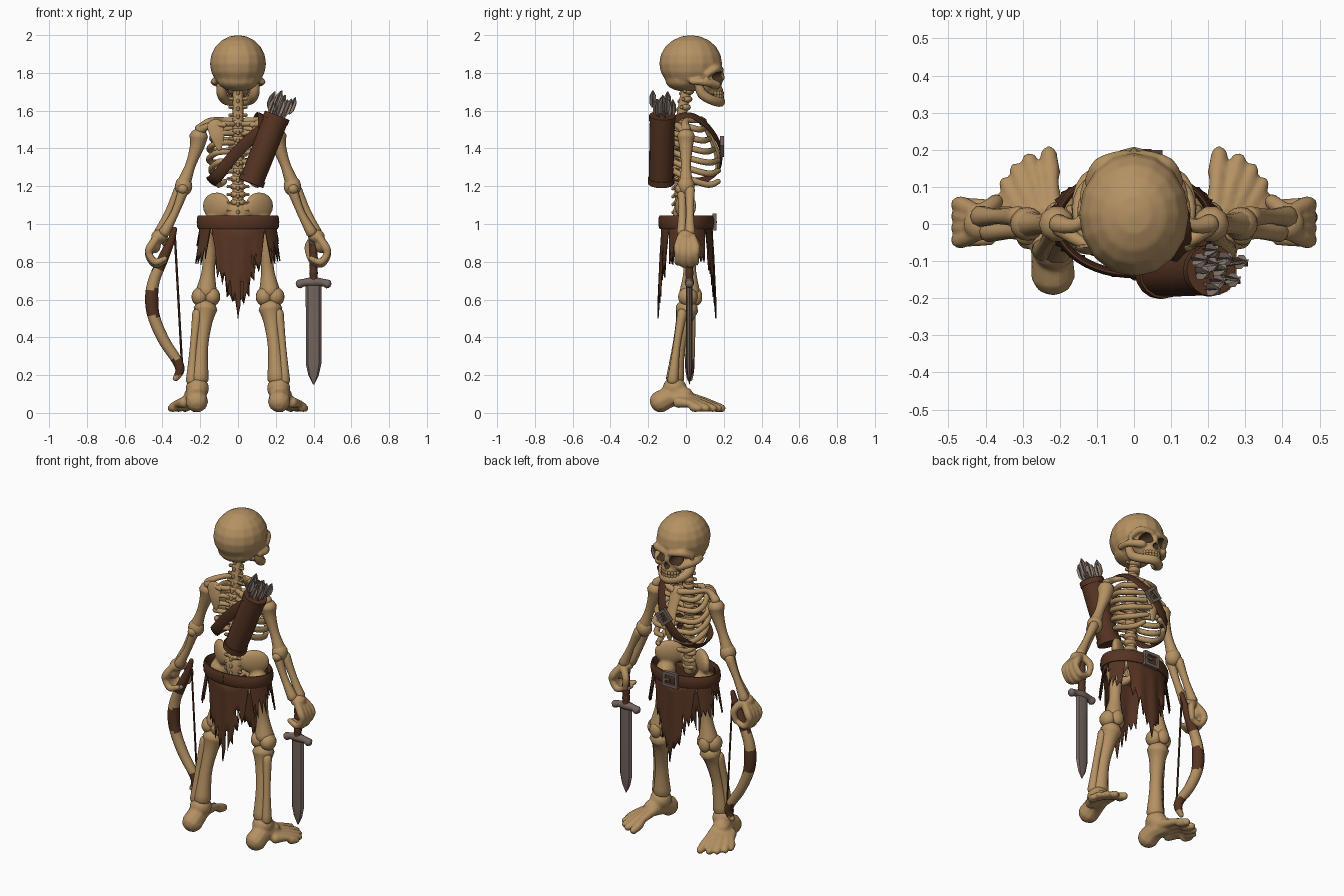
import bpy, bmesh, math, random
from mathutils import Vector, Matrix

random.seed(4)
if "Cube" in bpy.data.objects:
    bpy.data.objects.remove(bpy.data.objects["Cube"])


def material(name, *rgb):
    m = bpy.data.materials.new(name)
    m.use_nodes = True
    m.diffuse_color = (*rgb, 1)
    m.node_tree.nodes["Principled BSDF"].inputs["Base Color"].default_value = (*rgb, 1)
    return m


BONE = material("bone", 0.46, 0.285, 0.125)
DARK = material("socket shadow", 0.06, 0.033, 0.016)
LEATHER = material("leather", 0.092, 0.034, 0.016)
STRAP = material("dark leather", 0.07, 0.027, 0.013)
STEEL = material("worn steel", 0.175, 0.13, 0.11)
FEATHER = material("grey feather", 0.29, 0.225, 0.18)


def ball(bm, c, r, turn=0):
    r = r if isinstance(r, tuple) else (r, r, r)
    m = Matrix.Translation(c) @ Matrix.Rotation(turn, 4, "Z") @ Matrix.Diagonal((*r, 1))
    bmesh.ops.create_uvsphere(bm, u_segments=16, v_segments=10, radius=1, matrix=m)


def box(bm, c, size):
    bmesh.ops.create_cube(bm, size=1, matrix=Matrix.Translation(c) @ Matrix.Diagonal((*size, 1)))


def tube(bm, pts, radii, sides=10, steps=4, squash=(1, 1), out=None, normal=(1, 0.01, 0), dome=True):
    """Sweep a round or flattened section along a smooth path with changing radius."""
    P = [Vector((*p, r)) for p, r in zip(pts, radii)]
    P = [P[0]] + P + [P[-1]]
    path = []
    for i in range(1, len(P) - 2):
        a, b, c, d = P[i - 1:i + 3]
        for k in range(steps):
            t = k / steps
            path.append(b + ((c - a) * t + (2 * a - 5 * b + 4 * c - d) * t**2
                             + (3 * b - a - 3 * c + d) * t**3) / 2 if steps > 1 else b)
    path.append(P[-2])
    C = [(p.xyz, p.w) for p in path]
    if dome:
        for end, nxt, at_start in ((C[0], C[1], True), (C[-1], C[-2], False)):
            d = (end[0] - nxt[0]).normalized()
            caps = [(end[0] + d * end[1] * k, end[1] * w) for k, w in ((0.45, 0.8), (0.75, 0.35))]
            C = caps[::-1] + C if at_start else C + caps
    n, rings = Vector(normal), []
    for i, (p, r) in enumerate(C):
        t = (C[min(i + 1, len(C) - 1)][0] - C[max(i - 1, 0)][0]).normalized()
        n = p - Vector(out) if out else n
        n = (n - t * n.dot(t)).normalized()
        b = t.cross(n)
        rings.append([bm.verts.new(p + r * (n * math.cos(a) * squash[0] + b * math.sin(a) * squash[1]))
                      for a in (math.tau * k / sides for k in range(sides))])
    for r0, r1 in zip(rings, rings[1:]):
        for k in range(sides):
            bm.faces.new((r0[k], r0[k - 1], r1[k - 1], r1[k]))
    bm.faces.new(rings[0])
    bm.faces.new(rings[-1][::-1])


def finish(name, bm, *mats, fuse=0, thick=0, angle=50):
    bmesh.ops.recalc_face_normals(bm, faces=bm.faces)
    me = bpy.data.meshes.new(name)
    bm.to_mesh(me)
    bm.free()
    ob = bpy.data.objects.new(name, me)
    bpy.context.collection.objects.link(ob)
    bpy.ops.object.select_all(action="DESELECT")
    ob.select_set(True)
    bpy.context.view_layer.objects.active = ob
    if fuse:
        ob.modifiers.new("fuse", "REMESH").voxel_size = fuse
        soft = ob.modifiers.new("soften", "SMOOTH")
        soft.iterations = 2
        for m in ("fuse", "soften"):
            bpy.ops.object.modifier_apply(modifier=m)
    if thick:
        ob.modifiers.new("thickness", "SOLIDIFY").thickness = thick
    ob.data.materials.clear()
    for m in mats:
        ob.data.materials.append(m)
    bpy.ops.object.shade_smooth_by_angle(angle=math.radians(angle))
    return ob


def paint(ob, rule):
    for f in ob.data.polygons:
        f.material_index = rule(f.center)


# Skull: fused volumes, then carved sockets and nose
bm = bmesh.new()
ball(bm, (0, 0.025, 1.85), (0.149, 0.167, 0.15))
ball(bm, (0, 0.115, 1.755), (0.088, 0.08, 0.075))
ball(bm, (0, 0.138, 1.708), (0.062, 0.06, 0.036))
ball(bm, (0, -0.01, 1.76), (0.112, 0.1, 0.058))
for s in (1, -1):
    tube(bm, [(s * 0.125, 0.03, 1.755), (s * 0.122, 0.1, 1.75), (s * 0.07, 0.165, 1.737)], [0.017, 0.02, 0.024])
    tube(bm, [(s * 0.12, 0.11, 1.79), (s * 0.09, 0.16, 1.822), (s * 0.02, 0.183, 1.815)], [0.016, 0.021, 0.019])
tube(bm, [(0, 0.18, 1.81), (0, 0.195, 1.77)], [0.018, 0.013])
skull = finish("skull", bm, BONE, DARK, fuse=0.008)
holes = [(Vector((s * 0.055, 0.185, 1.776)), Vector((0.038, 0.065, 0.031))) for s in (1, -1)]
holes.append((Vector((0, 0.2, 1.735)), Vector((0.018, 0.035, 0.021))))
for c, r in holes:
    bm = bmesh.new()
    ball(bm, c, tuple(r))
    cutter = finish("socket_cutter", bm, DARK)
    cutter.hide_render = True
    bpy.context.view_layer.objects.active = skull
    cut = skull.modifiers.new("cut", "BOOLEAN")
    cut.operation, cut.object, cut.solver = "DIFFERENCE", cutter, "EXACT"
    bpy.ops.object.modifier_apply(modifier="cut")
    bpy.data.objects.remove(cutter)
paint(skull, lambda p: int(any(sum(((p[i] - c[i]) / r[i])**2 for i in range(3)) < 1.01 for c, r in holes)))

# Jaw and teeth
bm = bmesh.new()
half = [(0.092, 0.065, 1.745), (0.086, 0.085, 1.69), (0.064, 0.138, 1.657)]
tube(bm, half + [(0, 0.18, 1.648)] + [(-x, y, z) for x, y, z in half[::-1]],
     [0.022, 0.027, 0.026, 0.028, 0.026, 0.027, 0.022])
finish("jaw", bm, BONE)
bm = bmesh.new()
for k in range(-4, 5):
    a = k * 0.3
    for z in (1.692, 1.674):
        ball(bm, (0.056 * math.sin(a), 0.135 + 0.057 * math.cos(a), z), (0.0095, 0.009, 0.013))
finish("teeth", bm, BONE)

# Spine
bm = bmesh.new()
for k in range(17):
    z = 1.03 + k * 0.042
    y = -0.032 + max(0, z - 1.5) * 0.2
    wide = 0.045 if z < 1.25 else 0.036
    ball(bm, (0, y, z), (wide, 0.034, 0.021))
    tube(bm, [(0, y - 0.02, z), (0, y - 0.038, z - 0.012)], [0.013, 0.01], sides=6)
    tube(bm, [(-wide - 0.008, y - 0.015, z), (wide + 0.008, y - 0.015, z)], [0.01, 0.01], sides=6)
tube(bm, [(0, -0.03, 1.0), (0, -0.03, 1.5), (0, 0.01, 1.74)], [0.03, 0.028, 0.028])
finish("spine", bm, BONE)

# Rib cage, breastbone, collar bones and shoulder blades
bm = bmesh.new()
for i in range(6):
    z, w = 1.53 - i * 0.05, 0.1 + 0.052 * math.sin((i + 0.5) * 0.5)
    front, drop = 0.1 + 0.024 * min(i, 3), 0.025 + 0.007 * i
    tip = 0.02 if i < 4 else 0.045 + 0.025 * (i - 4)
    for s in (1, -1):
        tube(bm, [(s * 0.02, -0.04, z), (s * w * 0.7, -0.062, z), (s * w, 0.02, z - drop * 0.7),
                  (s * w * 0.85, front * 0.7, z - drop * 1.2), (s * tip, front, z - drop * 0.9)],
             [0.014, 0.016, 0.017, 0.017, 0.014], sides=8)
finish("ribs", bm, BONE)
bm = bmesh.new()
tube(bm, [(0, 0.09, 1.54), (0, 0.13, 1.46), (0, 0.166, 1.36), (0, 0.163, 1.27)],
     [0.042, 0.032, 0.036, 0.014], squash=(1, 0.45))
for s in (1, -1):
    tube(bm, [(s * 0.02, 0.09, 1.54), (s * 0.09, 0.07, 1.55), (s * 0.15, 0.0, 1.545), (s * 0.205, 0, 1.5)],
         [0.022, 0.016, 0.017, 0.027])
    tube(bm, [(s * 0.07, -0.07, 1.525), (s * 0.14, -0.05, 1.525), (s * 0.2, -0.01, 1.495)], [0.014, 0.016, 0.024])
    tube(bm, [(s * 0.12, -0.065, 1.52), (s * 0.108, -0.075, 1.46), (s * 0.1, -0.075, 1.4)],
         [0.045, 0.036, 0.014], squash=(1, 0.22))
finish("shoulder_girdle", bm, BONE)

# Pelvis
bm = bmesh.new()
ball(bm, (0, -0.04, 1.045), (0.05, 0.03, 0.075))
for s in (1, -1):
    ball(bm, (s * 0.113, -0.002, 1.095), (0.088, 0.033, 0.074), s * 0.6)
    ball(bm, (s * 0.13, 0.01, 0.99), 0.058)
    tube(bm, [(s * 0.13, 0.03, 1.0), (s * 0.07, 0.085, 0.98), (0, 0.095, 0.965)], [0.03, 0.022, 0.025])
    tube(bm, [(s * 0.12, 0, 0.98), (s * 0.08, -0.02, 0.91), (s * 0.03, 0.07, 0.95)], [0.03, 0.026, 0.018])
finish("pelvis", bm, BONE, fuse=0.01)

for s, side in ((1, "left"), (-1, "right")):
    # Arm
    bm = bmesh.new()
    tube(bm, [(s * 0.208, 0, 1.465), (s * 0.217, 0, 1.41), (s * 0.252, 0, 1.31), (s * 0.285, 0, 1.22)],
         [0.049, 0.038, 0.027, 0.037])
    ball(bm, (s * 0.288, 0, 1.2), (0.046, 0.046, 0.052))
    ball(bm, (s * 0.292, -0.03, 1.185), 0.028)
    for y, off in ((0.02, 0.012), (-0.02, -0.012)):
        tube(bm, [(s * (0.3 + off), y, 1.18), (s * (0.35 + off * 1.4), y, 1.06), (s * (0.402 + off), y, 0.955)],
             [0.028, 0.021, 0.03])
    finish(side + "_arm", bm, BONE)

    # Curled hand
    bm = bmesh.new()
    ball(bm, (s * 0.415, 0, 0.935), (0.045, 0.045, 0.036))
    ball(bm, (s * 0.438, 0, 0.89), (0.03, 0.046, 0.045))
    for i in range(4):
        y = -0.042 + i * 0.031
        tip = 0.012 * abs(i - 1.5)
        tube(bm, [(s * 0.42, y * 0.6, 0.94), (s * 0.462, y, 0.88), (s * 0.472, y, 0.825 + tip),
                  (s * 0.438, y, 0.78 + tip), (s * 0.385, y, 0.8 + tip)],
             [0.02, 0.024, 0.02, 0.02, 0.016], sides=8)
    tube(bm, [(s * 0.405, 0.035, 0.93), (s * 0.372, 0.06, 0.88), (s * 0.382, 0.055, 0.815)], [0.023, 0.021, 0.016])
    finish(side + "_hand", bm, BONE, fuse=0.007)

    # Leg
    bm = bmesh.new()
    ball(bm, (s * 0.13, 0.01, 0.975), 0.045)
    tube(bm, [(s * 0.165, 0.005, 0.95), (s * 0.152, 0.015, 0.86), (s * 0.157, 0.02, 0.75), (s * 0.168, 0.02, 0.64)],
         [0.042, 0.037, 0.035, 0.057])
    for dx in (-0.032, 0.032):
        ball(bm, (s * (0.17 + dx), 0.01, 0.615), (0.044, 0.052, 0.05))
    ball(bm, (s * 0.168, 0.06, 0.615), (0.037, 0.026, 0.046))
    tube(bm, [(s * 0.172, 0.005, 0.55), (s * 0.18, -0.012, 0.48), (s * 0.195, -0.04, 0.34), (s * 0.205, -0.058, 0.18)],
         [0.063, 0.044, 0.036, 0.05])
    tube(bm, [(s * 0.215, -0.02, 0.53), (s * 0.235, -0.05, 0.35), (s * 0.245, -0.07, 0.17)], [0.027, 0.02, 0.031])
    finish(side + "_leg", bm, BONE)

    # Foot with spread toes
    bm = bmesh.new()
    ball(bm, (s * 0.215, -0.06, 0.13), (0.062, 0.064, 0.06))
    tube(bm, [(s * 0.218, -0.143, 0.056), (s * 0.222, -0.08, 0.085), (s * 0.24, 0.0, 0.088)], [0.06, 0.056, 0.05])
    for i, (x, y) in enumerate([(0.23, 0.192), (0.282, 0.175), (0.318, 0.148), (0.347, 0.112), (0.358, 0.07)]):
        root, tip = Vector((s * (0.212 + i * 0.018), -0.01 - i * 0.008, 0.088 - i * 0.008)), Vector((s * x, y, 0.023))
        mid = root.lerp(tip, 0.55) + Vector((0, 0, 0.01))
        tube(bm, [root, mid, root.lerp(tip, 0.75), tip], [0.032, 0.021, 0.027, 0.022 - i * 0.001], sides=8)
    finish(side + "_foot", bm, BONE, fuse=0.008)

# Ragged loincloth: hanging columns with torn lower ends
bm = bmesh.new()
N, ROWS, grid = 88, 7, []
for k in range(N):
    a = math.tau * k / N
    d = abs(math.sin(a))
    low = 0.5 + 0.4 * d if d < 0.62 else 0.91 if d < 0.72 else 0.78 if d < 0.96 else 0.88
    low += random.uniform(0.04, 0.13) if k % 2 else random.uniform(0, 0.04) * (d > 0.05)
    column = []
    for j in range(ROWS + 1):
        z = 0.99 + (low - 0.99) * j / ROWS
        f = 0.99 - z
        wave = 1 + 0.03 * math.sin(a * 14) * min(1, f * 6)
        column.append(bm.verts.new((math.sin(a) * 0.195 * (1 + f * (0.9 if d > 0.65 else 0.1)),
                                    0.005 - math.cos(a) * 0.128 * (1 + 0.35 * f) * wave, z)))
    grid.append(column)
for k in range(N):
    for j in range(ROWS):
        if j < 4 or random.random() > 0.06:
            bm.faces.new((grid[k - 1][j], grid[k][j], grid[k][j + 1], grid[k - 1][j + 1]))
finish("loincloth", bm, LEATHER, thick=0.007)


# Belt and buckles
def buckle(name, c, w, h, tilt=0):
    bm = bmesh.new()
    for sgn in (1, -1):
        box(bm, (sgn * w, 0, 0), (0.018, 0.02, 2 * h + 0.018))
        box(bm, (0, 0, sgn * h), (2 * w, 0.02, 0.018))
    box(bm, (w / 2, 0.006, 0), (w, 0.012, 0.012))
    bm.transform(Matrix.Translation(c) @ Matrix.Rotation(tilt, 4, "Y"))
    finish(name, bm, STEEL)


bm = bmesh.new()
ring = [(0.208 * math.sin(a), 0.003 - 0.139 * math.cos(a), 1.01) for a in (math.tau * k / 24 for k in range(25))]
tube(bm, ring, [0.038] * 25, steps=2, squash=(0.28, 1), out=(0, 0.005, 1.01), dome=False)
finish("belt", bm, LEATHER)
buckle("belt_buckle", (0, 0.151, 1.01), 0.042, 0.036)

# Strap across the chest
bm = bmesh.new()
loop = [(0.13, -0.085, 1.5), (0.13, -0.04, 1.565), (0.12, 0.04, 1.57), (0.085, 0.12, 1.51), (0.02, 0.18, 1.41),
        (-0.07, 0.175, 1.3), (-0.125, 0.1, 1.235), (-0.145, 0.02, 1.225), (-0.115, -0.07, 1.25),
        (-0.02, -0.092, 1.365), (0.07, -0.092, 1.455), (0.13, -0.085, 1.5)]
tube(bm, loop, [0.031] * len(loop), sides=8, squash=(0.25, 1), out=(0, 0.03, 1.38), dome=False)
finish("chest_strap", bm, STRAP)
buckle("strap_buckle", (0.02, 0.19, 1.41), 0.03, 0.032, 0.7)

# Quiver, bands and arrows
base, top = Vector((0.068, -0.132, 1.215)), Vector((0.208, -0.125, 1.575))
bm = bmesh.new()
tube(bm, [base, base.lerp(top, 0.5), top], [0.063, 0.066, 0.066], sides=16, dome=False)
finish("quiver", bm, LEATHER)
bm = bmesh.new()
for t in (0.0, 0.92):
    tube(bm, [base.lerp(top, t), base.lerp(top, t + 0.08)], [0.07, 0.07], sides=16, steps=1, dome=False)
finish("quiver_bands", bm, LEATHER)
bm = bmesh.new()
axis = (top - base).normalized()
for k in range(10):
    a = k * 2.4
    off = Vector((math.cos(a), math.sin(a), 0)) * (0.014 * math.sqrt(k))
    end = top + off * 1.6 + axis * random.uniform(0.075, 0.13)
    tube(bm, [top + off - axis * 0.03, end], [0.005, 0.005], sides=5, steps=1)
    for v in range(3):
        ang = a + v * math.tau / 3
        tube(bm, [end - axis * 0.085, end - axis * 0.06, end - axis * 0.02, end + axis * 0.012],
             [0.005, 0.019, 0.019, 0.003], sides=4, steps=1, squash=(1, 0.15),
             normal=(math.cos(ang), math.sin(ang), 0.1), dome=False)
finish("arrows", bm, FEATHER)

# Sword
bm = bmesh.new()
tube(bm, [(0.4, 0.018, z) for z in (0.69, 0.5, 0.26, 0.2, 0.15)], [0.042, 0.041, 0.041, 0.028, 0.003],
     sides=8, steps=1, squash=(1, 0.42), normal=(1, 0, 0), dome=False)
finish("sword_blade", bm, STEEL, angle=25)
bm = bmesh.new()
tube(bm, [(x, 0.018, z) for x, z in ((0.325, 0.682), (0.35, 0.69), (0.4, 0.693), (0.45, 0.69), (0.475, 0.682))],
     [0.024, 0.02, 0.026, 0.02, 0.024], sides=8, normal=(0, 1, 0))
ball(bm, (0.4, 0.018, 0.91), 0.026)
finish("sword_guard_and_pommel", bm, STEEL)
bm = bmesh.new()
tube(bm, [(0.4, 0.018, 0.7 + k * 0.02) for k in range(11)], [0.023, 0.02] * 5 + [0.023], sides=10, steps=2)
finish("sword_grip", bm, LEATHER)

# Bow with leather wraps, and its string
bm = bmesh.new()
stave = [(-0.335, 0.975), (-0.355, 0.91), (-0.395, 0.82), (-0.445, 0.7), (-0.457, 0.6), (-0.443, 0.5),
         (-0.39, 0.38), (-0.325, 0.28), (-0.308, 0.225), (-0.332, 0.18)]
tube(bm, [(x, 0.02, z) for x, z in stave], [0.013, 0.02, 0.028, 0.031, 0.035, 0.032, 0.03, 0.027, 0.024, 0.015], steps=6)
bow = finish("bow", bm, BONE, LEATHER)
paint(bow, lambda p: int(p.z > 0.76 or 0.51 < p.z < 0.655 or 0.2 < p.z < 0.285))
bm = bmesh.new()
tube(bm, [(-0.335, 0.02, 0.95), (-0.295, 0.02, 0.23)], [0.006, 0.006], sides=6, steps=1)
finish("bow_string", bm, STRAP)
